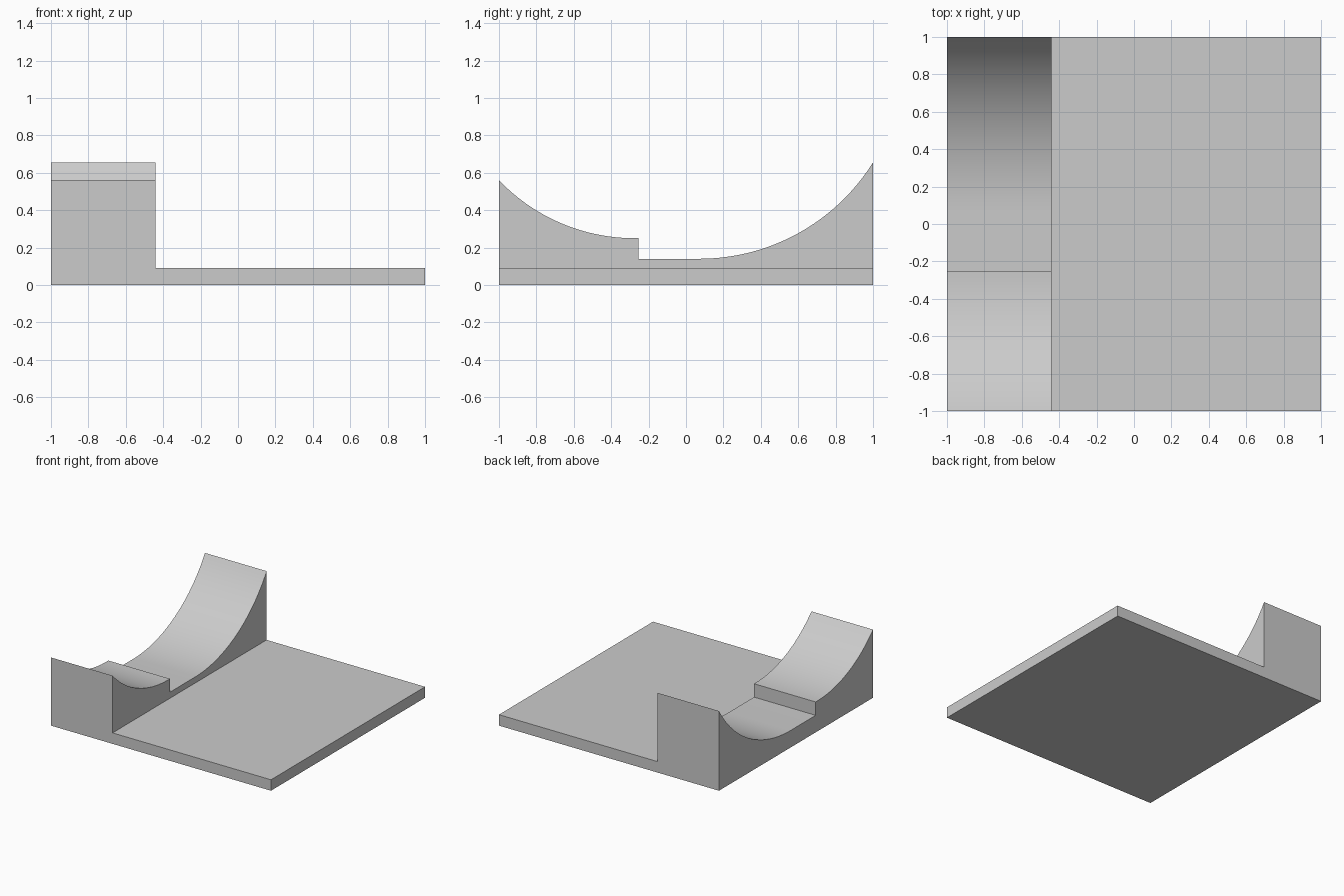
import bpy, bmesh, math

if "Cube" in bpy.data.objects:
    bpy.data.objects.remove(bpy.data.objects["Cube"])

X0, X1, X2 = -1.0, -0.44, 1.0   # left edge, cradle edge, right edge
SLAB = 0.09                     # slab thickness
STEP = -0.255                   # position of the step in the cradle
N = 24                          # segments per arc


def arc(y0, z0, y1, z1):
    """Arc that starts level at (y0, z0) and rises to (y1, z1)."""
    dy, dz = y1 - y0, z1 - z0
    r = (dy * dy + dz * dz) / (2 * dz)
    end = math.asin(abs(dy) / r)
    s = math.copysign(1, dy)
    return [(y0 + s * r * math.sin(end * i / N), z0 + r * (1 - math.cos(end * i / N)))
            for i in range(N + 1)]


# Cradle top line, front to back: front curve, step, flat, back curve
front = arc(-0.275, 0.25, -1, 0.56)[::-1] + [(STEP, 0.25)]
back = [(STEP, 0.14)] + arc(0.07, 0.14, 1, 0.655)
top = front + back

bm = bmesh.new()
left = [bm.verts.new((X0, y, z)) for y, z in top]
inner = [bm.verts.new((X1, y, z)) for y, z in top]
# Slab corners, front then back
floor_l, floor_r, slab_in, slab_out = (
    [bm.verts.new((x, y, z)) for y in (-1, 1)]
    for x, z in ((X0, 0), (X2, 0), (X1, SLAB), (X2, SLAB)))

# Cradle surface strips
for i in range(len(top) - 1):
    f = bm.faces.new((left[i], inner[i], inner[i + 1], left[i + 1]))
    f.smooth = True
# Cradle sides
bm.faces.new(floor_l + left[::-1])
bm.faces.new(slab_in + inner[::-1])
# L-shaped front and back ends
for k, e in ((0, 0), (1, -1)):
    bm.faces.new((floor_l[k], floor_r[k], slab_out[k], slab_in[k], inner[e], left[e]))
# Slab top, right side and underside
for a, b in ((slab_in, slab_out), (slab_out, floor_r), (floor_r, floor_l)):
    bm.faces.new((a[0], b[0], b[1], a[1]))
bmesh.ops.recalc_face_normals(bm, faces=bm.faces)

mesh = bpy.data.meshes.new("cradle_base")
bm.to_mesh(mesh)
bm.free()
obj = bpy.data.objects.new("cradle_base", mesh)
bpy.context.collection.objects.link(obj)

grey = bpy.data.materials.new("light_grey")
grey.diffuse_color = (0.6, 0.6, 0.6, 1)
grey.use_nodes = True
grey.node_tree.nodes["Principled BSDF"].inputs["Base Color"].default_value = grey.diffuse_color
mesh.materials.append(grey)

# Smooth arcs, crisp edges
bpy.context.view_layer.objects.active = obj
obj.select_set(True)
bpy.ops.object.shade_smooth_by_angle(angle=math.radians(30))
